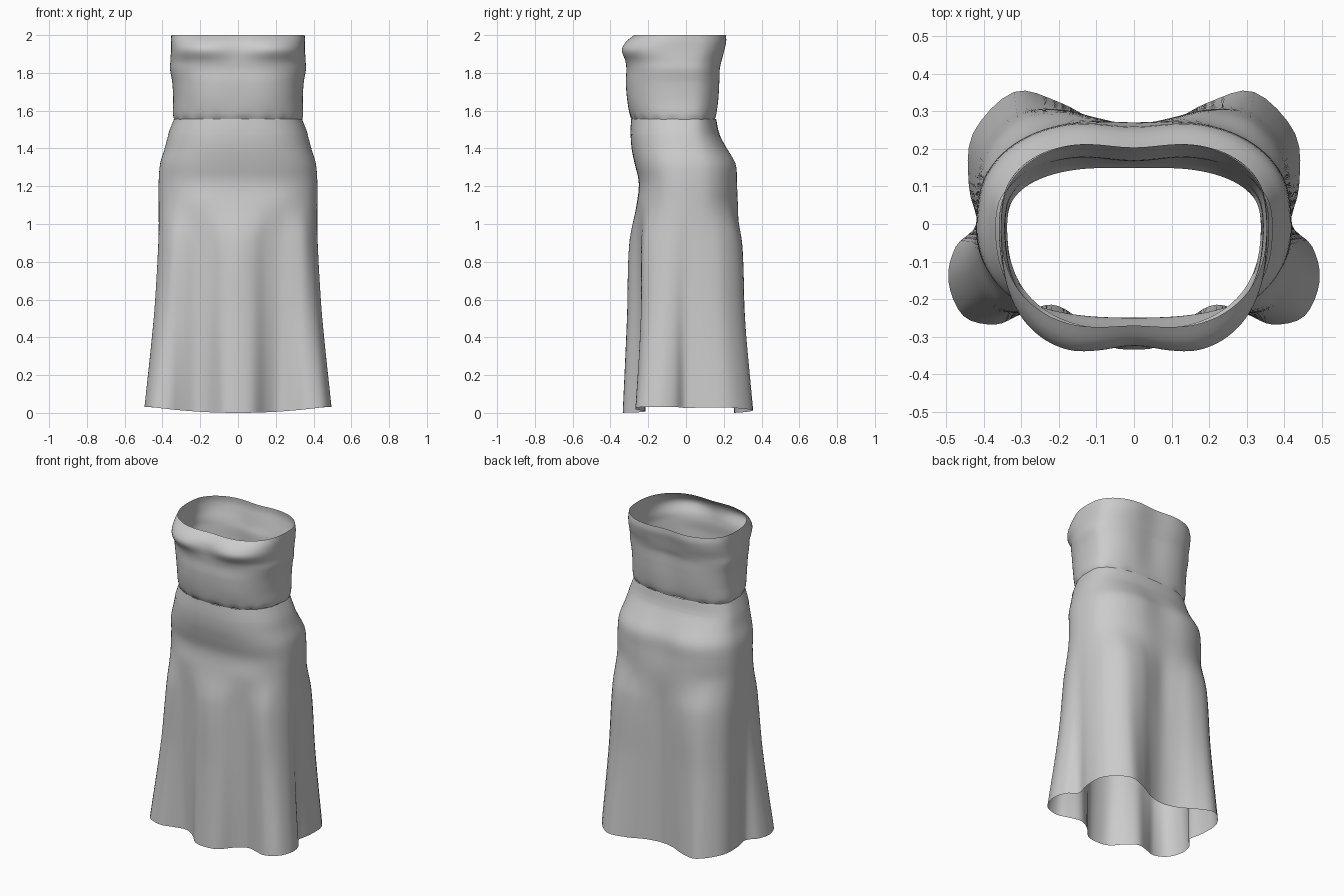
import bpy, bmesh, math

if "Cube" in bpy.data.objects:
    bpy.data.objects.remove(bpy.data.objects["Cube"])

N_FRONT, N_BACK = 9, 6      # half-ring control points: front centre -> side seam -> back centre


def spow(v, p):
    return math.copysign(abs(v) ** p, v)


def body_ring(hw, yf, yb, nf=0.0, nb=0.0, p=0.8):
    """Rounded-box half ring; nf / nb press in the centre front / back."""
    pts = []
    for i in range(N_FRONT + N_BACK + 1):
        k = i / N_FRONT if i <= N_FRONT else 1 + (i - N_FRONT) / N_BACK
        a = k * math.pi / 2
        x = hw * spow(math.sin(a), p) if 0 < k < 2 else 0.0
        c = math.cos(a) if i != N_FRONT else 0.0
        d, n = (yf, nf) if c > 0 else (yb, nb)
        pts.append((x, -spow(c, p) * d * (1 - n * math.exp(-(x / 0.12) ** 2))))
    return pts


def hermite(zs, vals, z):
    """Smooth interpolation of ring values over height."""
    n = len(zs)
    i = max(j for j in range(n - 1) if zs[j] <= z + 1e-9)
    h = zs[i + 1] - zs[i]

    def slope(j):
        a, b = max(j - 1, 0), min(j + 1, n - 1)
        return (vals[b] - vals[a]) / (zs[b] - zs[a])
    t = (z - zs[i]) / h
    return ((2*t**3 - 3*t**2 + 1) * vals[i] + (t**3 - 2*t**2 + t) * h * slope(i)
            + (3*t**2 - 2*t**3) * vals[i + 1] + (t**3 - t**2) * h * slope(i + 1))


def closed_curve(half, sub=4):
    """Mirror a half ring and round it with a closed spline."""
    ring = half + [(-x, y) for x, y in half[-2:0:-1]]
    n, out = len(ring), []
    for i in range(n):
        a, b, c, d = (ring[(i + k) % n] for k in (-1, 0, 1, 2))
        for s in range(sub):
            t = s / sub
            out.append(tuple(0.5 * (2*b[k] + (c[k] - a[k]) * t
                       + (2*a[k] - 5*b[k] + 4*c[k] - d[k]) * t*t
                       + (3*b[k] - a[k] - 3*c[k] + d[k]) * t**3) for k in (0, 1)))
    return out


def loft(name, keys, z0, z1, steps, lift=None, scale=1.0):
    """Open cloth tube through the key rings."""
    zs = [k[0] for k in keys]
    bm = bmesh.new()
    rows = []
    for s in range(steps + 1):
        z = z0 + (z1 - z0) * s / steps
        half = [tuple(hermite(zs, [k[1][i][c] for k in keys], z) for c in (0, 1))
                for i in range(N_FRONT + N_BACK + 1)]
        row = []
        for j, (x, y) in enumerate(closed_curve(half)):
            dz = lift(x, y, z, j) if lift else 0
            row.append(bm.verts.new((x * scale, y * scale, z + dz)))
        rows.append(row)
    for a, b in zip(rows, rows[1:]):
        for j in range(len(a)):
            k = (j + 1) % len(a)
            bm.faces.new((a[j], a[k], b[k], b[j])).smooth = True
    me = bpy.data.meshes.new(name)
    bm.to_mesh(me)
    bm.free()
    ob = bpy.data.objects.new(name, me)
    bpy.context.collection.objects.link(ob)
    return ob


# Skirt: folded hem, softer folds at the thigh, then hips and waist
hem = [(0, -.335), (.08, -.32), (.15, -.25), (.22, -.215), (.30, -.24), (.37, -.268),
       (.455, -.245), (.495, -.15), (.475, -.06), (.42, 0), (.44, .1), (.43, .24),
       (.32, .352), (.2, .325), (.1, .275), (0, .255)]
thigh = [(0, -.30), (.08, -.288), (.15, -.257), (.22, -.238), (.29, -.235), (.35, -.218),
         (.39, -.17), (.415, -.11), (.422, -.06), (.418, 0), (.415, .09), (.39, .19),
         (.31, .275), (.2, .297), (.1, .282), (0, .265)]
knee = [tuple(.36 * h[c] + .64 * t[c] for c in (0, 1)) for h, t in zip(hem, thigh)]
skirt_keys = [
    (0.0, hem), (0.5, knee), (0.9, thigh),
    (1.1, body_ring(.42, .262, .285, 0, .05)),
    (1.22, body_ring(.42, .25, .282, 0, .07)),
    (1.32, body_ring(.412, .272, .275, 0, .08)),
    (1.4, body_ring(.388, .288, .225, 0, .05)),
    (1.48, body_ring(.366, .293, .175)),
    (1.56, body_ring(.335, .288, .158)),
]


def hem_lift(x, y, z, j):
    return .03 * min(1, (x / .45) ** 2) * max(0, 1 - z / .6)


loft("skirt", skirt_keys, 0, 1.55, 62, hem_lift)
loft("waistband", skirt_keys, 1.475, 1.555, 4, scale=1.006)

# Bodice: gathered lower edge, ribs, bust and open top
bodice_keys = [
    (1.55, body_ring(.338, .283, .155, 0, .04)),
    (1.58, body_ring(.345, .298, .168, 0, .06)),
    (1.66, body_ring(.343, .318, .183, .02, .10)),
    (1.75, body_ring(.348, .325, .19, .02, .12)),
    (1.82, body_ring(.36, .322, .192, .02, .12)),
    (1.86, body_ring(.358, .332, .2, .04, .1)),
    (1.92, body_ring(.355, .36, .215, .10, .1, .74)),
    (1.965, body_ring(.355, .335, .226, .08, .1, .76)),
    (2.0, body_ring(.353, .288, .226, .06, .1)),
]


def gather(x, y, z, j):
    return .006 * math.sin(j * 2 * math.pi / 7.5) * max(0, 1 - (z - 1.55) / .06)


loft("bodice", bodice_keys, 1.55, 2.0, 36, gather)
